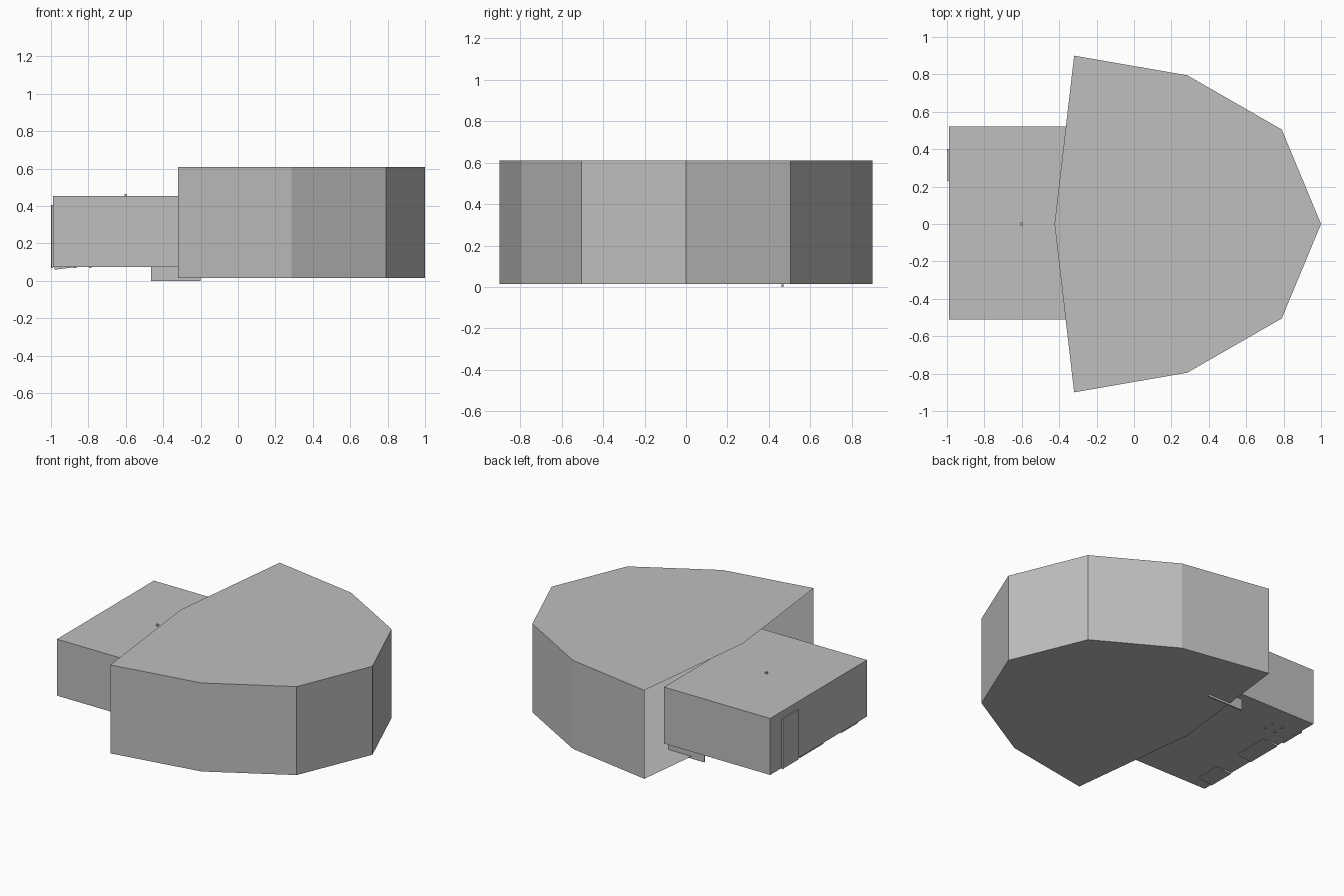
import bpy
import bmesh

default = bpy.data.objects.get("Cube")
if default:
    bpy.data.objects.remove(default, do_unlink=True)

# Single plain grey
grey = bpy.data.materials.new("plain_grey")
grey.use_nodes = True
colour = (0.52, 0.52, 0.52, 1)
grey.diffuse_color = colour
grey.node_tree.nodes["Principled BSDF"].inputs["Base Color"].default_value = colour


def finish(name, bm):
    mesh = bpy.data.meshes.new(name)
    bm.to_mesh(mesh)
    bm.free()
    mesh.materials.append(grey)
    obj = bpy.data.objects.new(name, mesh)
    bpy.context.collection.objects.link(obj)
    return obj


def box(name, low, high):
    bm = bmesh.new()
    bmesh.ops.create_cube(bm, size=1)
    for v in bm.verts:
        for i in range(3):
            v.co[i] = low[i] if v.co[i] < 0 else high[i]
    return finish(name, bm)


# Hall: roof, floor and outer walls, left open towards the annex
half = [(-0.32, 0.9), (0.285, 0.795), (0.79, 0.505)]
outline = [(x, -y) for x, y in half] + [(1, 0)] + half[::-1] + [(-0.425, 0)]
bm = bmesh.new()
floor = [bm.verts.new((x, y, 0.015)) for x, y in outline]
roof = [bm.verts.new((x, y, 0.61)) for x, y in outline]
bm.faces.new(floor[::-1])
bm.faces.new(roof)
for i in range(len(outline) - 2):
    bm.faces.new((floor[i], floor[i + 1], roof[i + 1], roof[i]))
finish("hall", bm)

# Annex reaching into the hall
box("annex", (-0.99, -0.51, 0.075), (-0.2, 0.52, 0.455))
box("roof_vent", (-0.607, -0.007, 0.455), (-0.593, 0.007, 0.465))
box("support_plate", (-0.465, 0.462, 0), (-0.2, 0.47, 0.076))

# Door with a raised frame strip
box("door", (-0.997, 0.23, 0.07), (-0.989, 0.385, 0.405))
box("door_frame", (-1, 0.385, 0.07), (-0.989, 0.4, 0.405))

# Sloping flaps under the annex edge
for name, y0, y1 in (("wide_flap", -0.06, 0.19), ("narrow_flap", -0.43, -0.25)):
    flap = box(name, (-0.98, y0, 0.06), (-0.87, y1, 0.08))
    for v in flap.data.vertices:
        if v.co.x > -0.9 and v.co.z < 0.07:
            v.co.z = 0.073

# Small feet under the annex
for x in (-0.87, -0.79):
    for y in (0.3, 0.37):
        box("foot", (x - 0.007, y - 0.007, 0.069), (x + 0.007, y + 0.007, 0.076))
